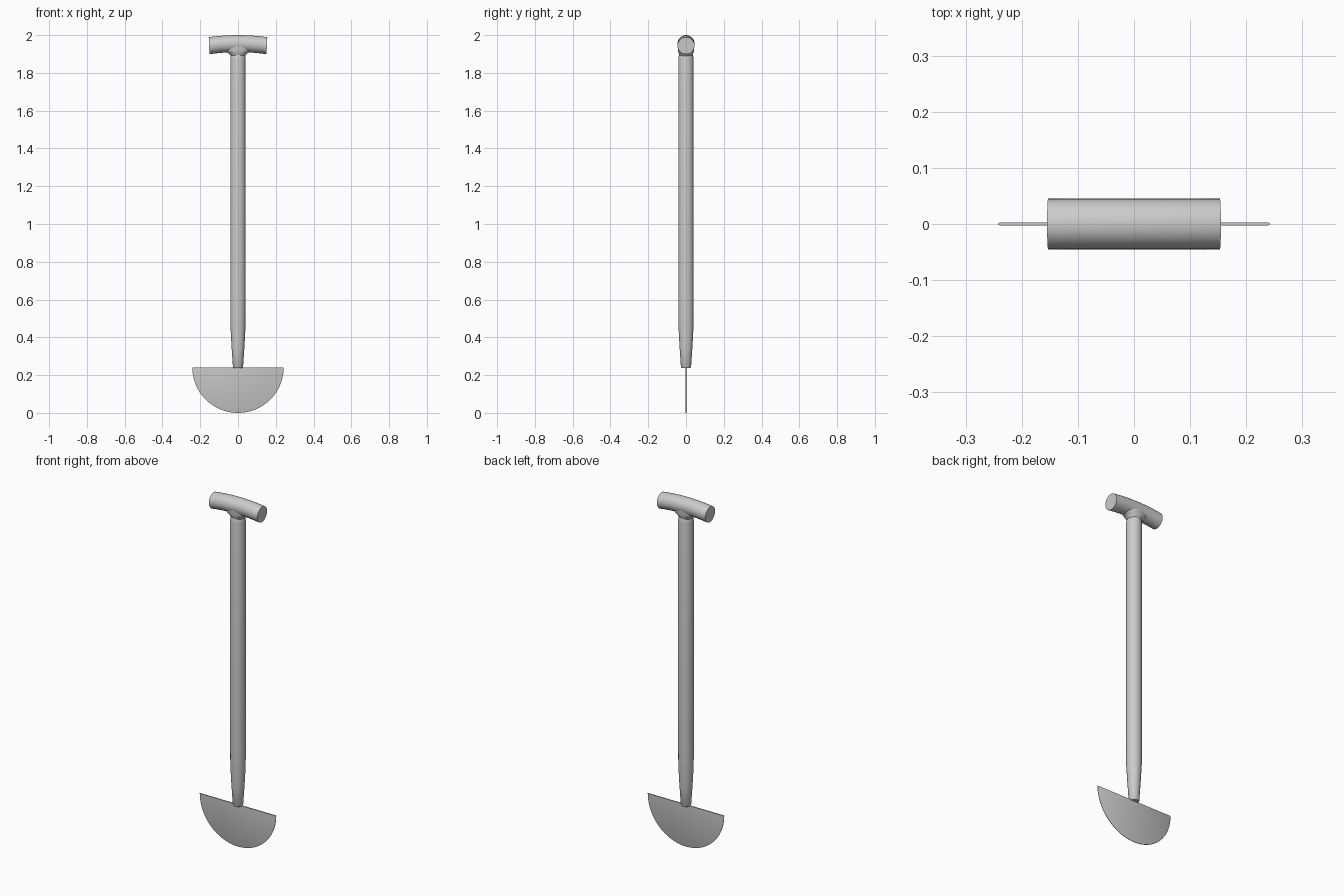
import bpy, bmesh, math

if "Cube" in bpy.data.objects:
    bpy.data.objects.remove(bpy.data.objects["Cube"])


def finish(name, bm, angle=35):
    bmesh.ops.recalc_face_normals(bm, faces=bm.faces[:])
    mesh = bpy.data.meshes.new(name)
    bm.to_mesh(mesh)
    bm.free()
    obj = bpy.data.objects.new(name, mesh)
    bpy.context.collection.objects.link(obj)
    bpy.ops.object.select_all(action='DESELECT')
    obj.select_set(True)
    bpy.context.view_layer.objects.active = obj
    bpy.ops.object.shade_smooth_by_angle(angle=math.radians(angle))
    return obj


def loft(name, rings):
    """Skin a list of equal-length point rings and cap both ends."""
    bm = bmesh.new()
    loops = [[bm.verts.new(p) for p in ring] for ring in rings]
    n = len(loops[0])
    for a, b in zip(loops, loops[1:]):
        for i in range(n):
            j = (i + 1) % n
            bm.faces.new((a[i], a[j], b[j], b[i]))
    bm.faces.new(loops[0])
    bm.faces.new(loops[-1])
    return finish(name, bm)


def oval(z, rx, ry, n=32):
    return [(rx * math.cos(2 * math.pi * i / n), ry * math.sin(2 * math.pi * i / n), z)
            for i in range(n)]


# Wooden shaft, tapered towards the blade
shaft = [(0.238, 0.024), (0.243, 0.027), (0.35, 0.034), (0.46, 0.04),
         (0.60, 0.041), (1.87, 0.041), (1.885, 0.039), (1.90, 0.034), (1.93, 0.03)]
loft("shaft", [oval(z, r, r) for z, r in shaft])

# Flared saddle joining shaft and grip
saddle = [(1.888, 0.036, 0.033), (1.896, 0.043, 0.037), (1.904, 0.05, 0.039),
          (1.91, 0.062, 0.041), (1.918, 0.075, 0.042), (1.945, 0.08, 0.043)]
loft("grip_saddle", [oval(*s) for s in saddle])

# Gently arched cross grip
R = 0.045
rings = []
for k in range(13):
    x = -0.153 + 0.306 * k / 12
    zc = 1.955 - 0.011 * (x / 0.153) ** 2
    tilt = -2 * 0.011 * x / 0.153 ** 2
    ring = []
    for i in range(32):
        a = 2 * math.pi * i / 32
        h = R * math.sin(a)
        ring.append((x - h * tilt * 0.3, R * math.cos(a), zc + h))
    rings.append(ring)
loft("cross_grip", rings)


# Half-moon blade with a thin ground edge
def half_moon(r, y, n=32):
    return [(r * math.cos(math.pi + math.pi * i / n), y,
             0.241 + (r - 0.001) * math.sin(math.pi + math.pi * i / n)) for i in range(n + 1)]


loft("half_moon_blade", [half_moon(0.238, -0.003), half_moon(0.242, -0.0012),
                         half_moon(0.242, 0.0012), half_moon(0.238, 0.003)])
